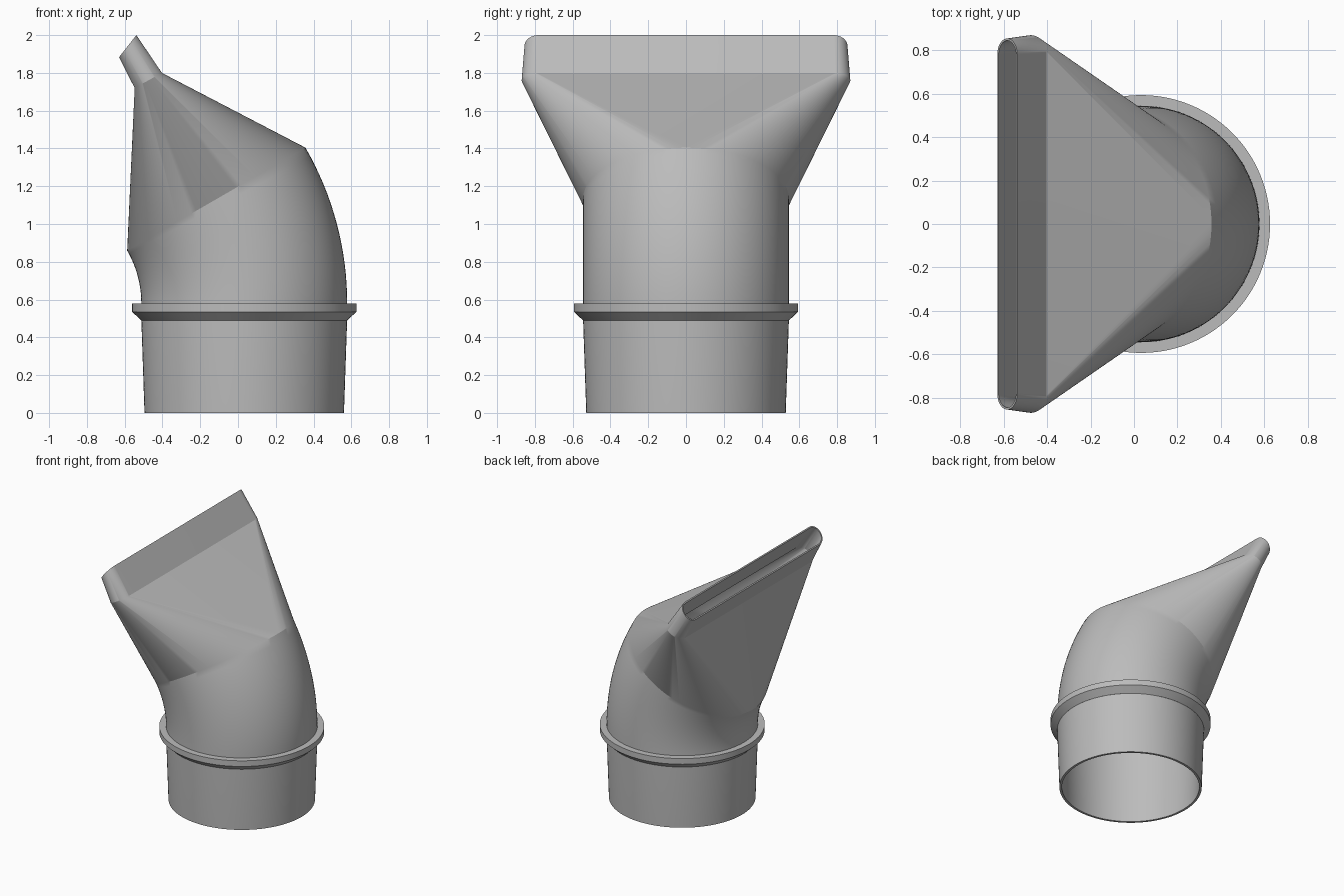
import bpy, bmesh
from math import sin, cos, pi, radians
from mathutils import Vector

cube = bpy.data.objects.get("Cube")
if cube:
    bpy.data.objects.remove(cube, do_unlink=True)

STEPS = 56            # segments per half ring
AXIS_X = 0.033        # centre of the round socket
RADIUS = 0.545
BEND_X, BEND_Z = -1.07, 0.58

plastic = bpy.data.materials.new("grey plastic")
plastic.use_nodes = True
grey = (0.5, 0.5, 0.5, 1)
plastic.diffuse_color = grey
plastic.node_tree.nodes["Principled BSDF"].inputs["Base Color"].default_value = grey


def flat_ring(z, r):
    """Level circle: centre, half-width vector, straight half length, end radius."""
    return Vector((AXIS_X, 0, z)), Vector((r, 0, 0)), 0.0, r


def bend_ring(angle, r):
    """Circle swept around the elbow's centre of curvature."""
    out = Vector((cos(angle), 0, sin(angle)))
    centre = Vector((BEND_X, 0, BEND_Z)) + out * (AXIS_X - BEND_X)
    return centre, out * r, 0.0, r


def slot_ring(low, high, half_length, wall=0.0):
    """Stadium outline between a lower and an upper corner in the xz plane."""
    a, b = Vector((low[0], 0, low[1])), Vector((high[0], 0, high[1]))
    half = (b - a) / 2
    r = half.length
    return (a + b) / 2, half * (r - wall) / r, half_length - r, r - wall


def ring_points(ring):
    centre, half, straight, r = ring
    points = []
    for side in (1, -1):
        for i in range(STEPS + 1):
            a = pi * i / STEPS + (0 if side > 0 else pi)
            points.append(centre + half * cos(a) + Vector((0, side * straight + r * sin(a), 0)))
    return points


def loft(name, rings):
    """Skin the rings in order and join the last to the first."""
    bm = bmesh.new()
    loops = [[bm.verts.new(p) for p in ring_points(r)] for r in rings]
    for k, lower in enumerate(loops):
        upper = loops[(k + 1) % len(loops)]
        for i in range(len(lower)):
            j = (i + 1) % len(lower)
            bm.faces.new((lower[i], lower[j], upper[j], upper[i]))
    bmesh.ops.remove_doubles(bm, verts=bm.verts, dist=1e-5)
    bmesh.ops.recalc_face_normals(bm, faces=bm.faces)
    mesh = bpy.data.meshes.new(name)
    bm.to_mesh(mesh)
    bm.free()
    mesh.materials.append(plastic)
    obj = bpy.data.objects.new(name, mesh)
    bpy.context.collection.objects.link(obj)
    bpy.ops.object.select_all(action="DESELECT")
    obj.select_set(True)
    bpy.context.view_layer.objects.active = obj
    bpy.ops.object.shade_smooth_by_angle(angle=radians(22))
    return obj


def elbow(r):
    return [bend_ring(radians(30) * i / 16, r) for i in range(17)]


neck = ((-0.547, 1.72), (-0.403, 1.80), 0.87)
tip = ((-0.63, 1.883), (-0.538, 2.0), 0.855)

# Hollow nozzle: tapered socket, elbow, round-to-slot transition and lip
outer = [flat_ring(0, 0.528), flat_ring(0.5, RADIUS)] + elbow(RADIUS)
outer += [slot_ring(*neck), slot_ring(*tip)]
inner = [flat_ring(0, 0.51), flat_ring(0.5, RADIUS - 0.02)] + elbow(RADIUS - 0.02)
inner += [slot_ring(*neck, wall=0.012), slot_ring(*tip, wall=0.01)]
loft("nozzle_body", outer + inner[::-1])

# Stop collar with a chamfered underside
loft("stop_collar", [flat_ring(0.49, RADIUS - 0.01), flat_ring(0.49, RADIUS),
                     flat_ring(0.535, 0.594), flat_ring(0.58, 0.594),
                     flat_ring(0.58, RADIUS - 0.01)])
